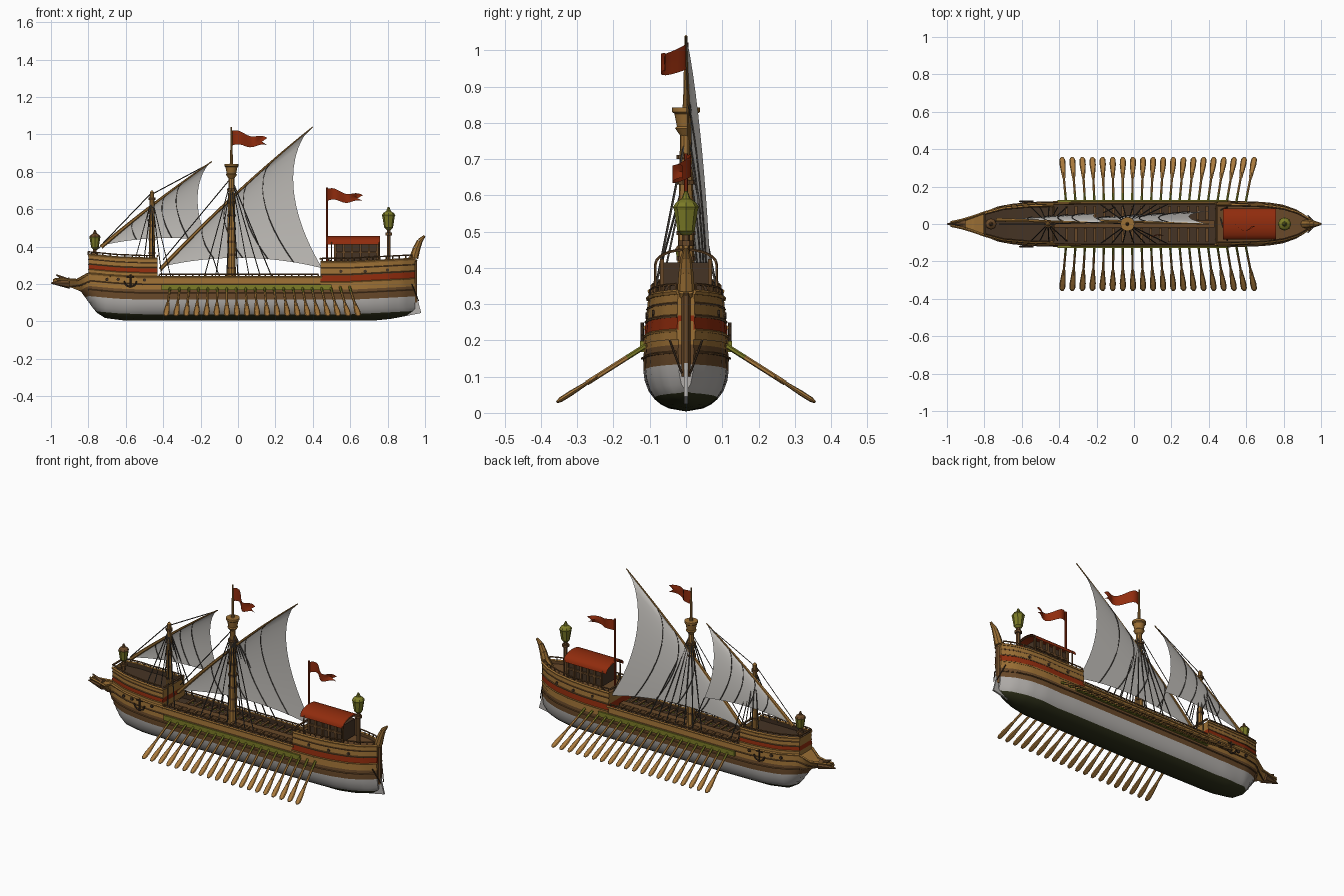
import bpy, bmesh
from math import sin, pi
from mathutils import Vector, Matrix

old = bpy.data.objects.get("Cube")
if old:
    bpy.data.objects.remove(old)


def material(name, *rgb):
    m = bpy.data.materials.new(name)
    m.use_nodes = True
    m.diffuse_color = (*rgb, 1)
    m.node_tree.nodes["Principled BSDF"].inputs["Base Color"].default_value = (*rgb, 1)
    return m


BOTTOM = material("dark bottom", .025, .027, .009)
WHITE = material("white hull paint", .44, .42, .4)
SAIL = material("sail cloth", .57, .55, .52)
TAN = material("tan wood", .33, .16, .035)
OAR = material("oar wood", .39, .19, .045)
BROWN = material("brown wood", .14, .066, .022)
DARK = material("dark wood", .06, .034, .018)
RED = material("red paint", .28, .025, .004)
OLIVE = material("olive paint", .2, .2, .02)
ROPE = material("rope", .075, .065, .055)


# ---- helpers ----
def finish(name, bm, *mats):
    bmesh.ops.recalc_face_normals(bm, faces=bm.faces)
    mesh = bpy.data.meshes.new(name)
    bm.to_mesh(mesh)
    bm.free()
    for m in mats:
        mesh.materials.append(m)
    ob = bpy.data.objects.new(name, mesh)
    bpy.context.collection.objects.link(ob)
    ob.select_set(True)
    bpy.context.view_layer.objects.active = ob


def paint(geom, index):
    for f in {f for v in geom["verts"] for f in v.link_faces}:
        f.material_index = index


def rod(bm, p, q, r1, r2=None, sides=6, index=0):
    p, q = Vector(p), Vector(q)
    turn = (q - p).to_track_quat('Z', 'Y').to_matrix().to_4x4()
    paint(bmesh.ops.create_cone(bm, cap_ends=True, segments=sides, radius1=r1,
          radius2=r1 if r2 is None else r2, depth=(q - p).length,
          matrix=Matrix.Translation((p + q) / 2) @ turn), index)


def chain(bm, points, r, sides=5, index=0):
    for p, q in zip(points, points[1:]):
        rod(bm, p, q, r, None, sides, index)


def lathe(bm, x, y, profile, sides=8, index=0):
    for (z1, r1), (z2, r2) in zip(profile, profile[1:]):
        rod(bm, (x, y, z1), (x, y, z2), r1, r2, sides, index)


def box(bm, x, y, z, sx, sy, sz, index=0):
    paint(bmesh.ops.create_cube(bm, size=1, matrix=Matrix.Translation((x, y, z))
          @ Matrix.Diagonal((sx, sy, sz, 1))), index)


def sheet(bm, grid):
    rows = [[bm.verts.new(p) for p in row] for row in grid]
    for a, b in zip(rows, rows[1:]):
        for i in range(len(a) - 1):
            bm.faces.new((a[i], a[i + 1], b[i + 1], b[i]))


def span(a, b, n):
    return [a + (b - a) * i / n for i in range(n + 1)]


def curve(table, x):
    for (x1, v1), (x2, v2) in zip(table, table[1:]):
        if x <= x2:
            return v1 + (v2 - v1) * max(0, (x - x1) / (x2 - x1))
    return table[-1][1]


# ---- hull lines ----
BEAM = [(-.99, .006), (-.9, .033), (-.8, .064), (-.7, .097), (-.55, .112), (-.3, .118),
        (.5, .118), (.7, .112), (.8, .097), (.88, .067), (.945, .022)]
KEEL = [(-.99, .2), (-.9, .185), (-.84, .16), (-.8, .105), (-.76, .05), (-.71, .018),
        (-.6, .004), (.72, .004), (.82, .014), (.9, .03), (.945, .06)]
SHEER = [(-.99, -.008), (-.86, -.014), (-.8, .02), (-.65, .006), (-.5, 0), (.6, 0), (.945, .018)]


def sheer(x):
    return curve(SHEER, x)


def width(x, z):
    u = min(1, max(0, (z - curve(KEEL, x)) / .13))
    return curve(BEAM, x) * (1 - (1 - u) ** 2.6) ** .5 * (1 - .9 * max(0, z - .15))


def side_line(x0, x1, level, side, out=0, n=24):
    return [(x, side * (width(x, level + sheer(x)) + out), level + sheer(x)) for x in span(x0, x1, n)]


def loft(name, x0, x1, levels, rows, mats, grow=0, n=60):
    bm = bmesh.new()
    ends = {}
    for side in (1, -1):
        grid = []
        for x in span(x0, x1, n):
            zs = [max(curve(KEEL, x), l + sheer(x)) for l in levels]
            grid.append([bm.verts.new((x, side * (width(x, z) + grow), z)) for z in zs])
        for a, b in zip(grid, grid[1:]):
            for i, m in enumerate(rows):
                bm.faces.new((a[i], a[i + 1], b[i + 1], b[i])).material_index = m
        ends[side] = (grid[0], grid[-1])
    for a, b in zip(ends[1], ends[-1]):
        for i, m in enumerate(rows):
            bm.faces.new((a[i], a[i + 1], b[i + 1], b[i])).material_index = m
    bmesh.ops.remove_doubles(bm, verts=bm.verts, dist=.0004)
    finish(name, bm, *mats)


# deck floor with the lining of its bulwarks
def deck(name, x0, x1, level, top, mat):
    bm = bmesh.new()
    lines = [side_line(x0, x1, l, s, -.004, 16) for s, l in ((-1, top), (-1, level), (1, level), (1, top))]
    sheet(bm, list(zip(*lines)))
    finish(name, bm, mat)


loft("hull", -.99, .945, [-1, .012, .024, .038, .06, .09, .116, .15, .17, .235],
     [0, 0, 0, 1, 1, 1, 2, 2, 3], [BOTTOM, WHITE, BROWN, TAN], n=90)
loft("forecastle", -.8, -.43, [.225, .258, .286, .312, .335], [0, 1, 0, 0], [TAN, RED], .003, 24)
loft("aftercastle", .44, .945, [.185, .21, .25, .285, .315], [0, 1, 0, 0], [TAN, RED], .004, 30)
deck("main_deck", -.45, .46, .205, .234, DARK)
deck("beak_deck", -.93, -.79, .23, .234, TAN)
deck("fore_deck", -.798, -.432, .31, .334, DARK)
deck("aft_deck", .442, .93, .298, .314, BROWN)

# wales and cap rails
bm = bmesh.new()
for s in (1, -1):
    for level, a, b, r, m in ((.15, -.8, .94, .004, 1), (.197, -.9, .44, .004, 1), (.235, -.98, .45, .007, 0),
                              (.258, -.8, -.43, .004, 0), (.286, -.8, -.43, .004, 1), (.335, -.8, -.43, .008, 0),
                              (.312, -.8, -.43, .003, 1), (.21, .44, .945, .005, 0), (.25, .44, .945, .005, 1),
                              (.285, .44, .945, .004, 1), (.315, .44, .945, .008, 0)):
        chain(bm, side_line(a, b, level, s, .003), r, 5, m)
finish("wales", bm, TAN, BROWN)

# open railings
bm = bmesh.new()
for s in (1, -1):
    for a, b, z0, z1, n in ((-.8, -.45, .335, .352, 9), (.45, .93, .315, .338, 14), (-.42, .43, .235, .252, 24)):
        chain(bm, side_line(a, b, z1, s), .004)
        for p, q in zip(side_line(a, b, z0, s, n=n), side_line(a, b, z1, s, n=n)):
            rod(bm, p, q, .004, sides=4)
for x, z in ((-.8, .37), (-.43, .35), (.44, .335)):
    w = width(x, z)
    rod(bm, (x, -w, z), (x, w, z), .006)
finish("railings", bm, BROWN)

# beak, sternpost and curled stern horn
bm = bmesh.new()
rod(bm, (-.9, 0, .205), (-1, 0, .205), .031, .003, 8, 1)
rod(bm, (-.91, 0, .215), (-.972, 0, .25), .016, .003, 6, 1)
rod(bm, (.947, 0, .1), (.947, 0, .33), .012, index=1)
horn = [(.91, .30, .024), (.94, .34, .024), (.955, .39, .02), (.972, .43, .015), (.998, .458, .006)]
for (x, z, r), (x2, z2, r2) in zip(horn, horn[1:]):
    rod(bm, (x, 0, z), (x2, 0, z2), r, r2, 8)
finish("beak_and_sternpost", bm, TAN, BROWN)

# rudder
bm = bmesh.new()
blade = [(.88, .025), (.98, .045), (.965, .1), (.955, .15), (.93, .15)]
for y in (-.005, .005):
    bm.faces.new([bm.verts.new((x, y, z)) for x, z in blade])
bmesh.ops.bridge_loops(bm, edges=bm.edges[:])
finish("rudder", bm, WHITE)
bm = bmesh.new()
for s in (1, -1):
    rod(bm, (.93, s * .045, .2), (.965, s * .012, .11), .003)
finish("rudder_chains", bm, DARK)

# outriggers, oars and benches
bm = bmesh.new()
for s in (1, -1):
    box(bm, .045, s * .119, .183, .91, .016, .03)
finish("outriggers", bm, OLIVE)
oars, benches = bmesh.new(), bmesh.new()
for i in range(20):
    xi, xt = -.36 + .05 * i, -.385 + .0542 * i
    for s in (1, -1):
        p, q = Vector((xi, s * .08, .205)), Vector((xt, s * .356, .03))
        rod(oars, p, p.lerp(q, .3), .007, index=1)
        rod(oars, p.lerp(q, .3), p.lerp(q, .7), .007)
        z = (q - p).normalized()
        x = Vector((1, 0, 0))
        x = (x - z * x.dot(z)).normalized()
        turn = Matrix((x, z.cross(x), z)).transposed().to_4x4()
        for a, b, r1, r2 in ((.6, .86, .008, .0165), (.86, .96, .0165, .0155), (.96, 1, .0155, .008)):
            bmesh.ops.create_cone(oars, cap_ends=True, segments=8, radius1=r1, radius2=r2, depth=(q - p).length * (b - a),
                                  matrix=Matrix.Translation(p.lerp(q, (a + b) / 2)) @ turn @ Matrix.Diagonal((1, .45, 1, 1)))
        if xi < .42:
            box(benches, xi, s * .06, .222, .014, .075, .008)
box(benches, 0, 0, .215, .86, .04, .02)
finish("oars", oars, OAR, OLIVE)
finish("rowing_benches", benches, BROWN)

# masts with bands and lookout top
bm = bmesh.new()
lathe(bm, -.035, 0, [(.2, .025), (.5, .022), (.78, .016), (.86, .008), (1.04, .004)], 10)
lathe(bm, -.035, 0, [(.765, .016), (.785, .03), (.79, .025), (.825, .032), (.83, .038), (.842, .038)], 12)
lathe(bm, -.46, 0, [(.3, .018), (.65, .013), (.69, .012), (.7, .004)], 10)
for x, z, r in [(-.035, z, .026) for z in span(.28, .7, 6)] + [(-.46, z, .02) for z in span(.36, .65, 4)]:
    rod(bm, (x, 0, z), (x, 0, z + .012), r, sides=10, index=1)
finish("masts", bm, TAN, BROWN)


# lateen sails, each with its yard and brails
def lateen(name, tack, peak, clew, hollow, foot_rise, yard_rise):
    tack, peak, clew = Vector(tack), Vector(peak), Vector(clew)

    def yard(s):
        return tack.lerp(peak, s) + Vector((0, 0, yard_rise * 4 * s * (1 - s)))

    def point(s, t, out=0):
        foot = tack.lerp(clew, s) + Vector((0, 0, foot_rise * 4 * s * (1 - s)))
        u = t ** .8
        arc = 4 * u * (1 - u) * s
        return yard(s).lerp(foot, t) + Vector((-hollow * arc, .014 * arc + out, 0))

    bm = bmesh.new()
    sheet(bm, [[point(s, t) for t in span(0, 1, 14)] for s in span(.02, 1, 18)])
    finish(name + "_sail", bm, SAIL)
    bm = bmesh.new()
    for s in (.32, .5, .66, .82):
        for out in (-.003, .003):
            chain(bm, [point(s - .1 * (1 - t) * s, t, out) for t in span(0, 1, 10)], .0025, 4)
    finish(name + "_brails", bm, ROPE)
    bm = bmesh.new()
    pts = [yard(s) for s in span(-.02, 1, 16)]
    for i in range(16):
        rod(bm, pts[i], pts[i + 1], .011 - .0005 * i, .0105 - .0005 * i, 6)
    finish(name + "_yard", bm, TAN)


lateen("main", (-.4, .022, .295), (.4, .0, 1.04), (.45, .072, .285), .125, .05, .025)
lateen("fore", (-.72, .022, .408), (-.14, .005, .855), (-.165, .06, .432), .065, .025, .012)

# shrouds and stays
bm = bmesh.new()
for s in (1, -1):
    for x in span(-.18, .18, 6):
        rod(bm, (-.035, 0, .765), (x, s * .105, .24), .0032, sides=4)
    for x in span(-.55, -.36, 4):
        rod(bm, (-.46, 0, .66), (x, s * .09, .33 if x < -.43 else .24), .003, sides=4)
    rod(bm, (.45, .07, .285), (.5, s * .09, .33), .003, sides=4)
for p, q in (((-.46, 0, .69), (-.72, 0, .42)), ((-.46, 0, .68), (-.16, .01, .84)), ((-.035, 0, .77), (-.4, .02, .33)),
             ((-.165, .06, .432), (-.1, .09, .24)), ((-.72, .02, .41), (-.79, 0, .36))):
    rod(bm, p, q, .0028, sides=4)
finish("rigging", bm, ROPE)

# aft cabin with arched canopy
bm = bmesh.new()
box(bm, .63, 0, .365, .22, .12, .1)
for s in (1, -1):
    for x in span(.52, .745, 5):
        box(bm, x, s * .066, .37, .012, .012, .11, 1)
    box(bm, .63, s * .066, .37, .23, .01, .01, 1)
finish("cabin", bm, DARK, BROWN)
bm = bmesh.new()
arch = [(.084 * -sin(a), .418 + .04 * (1 - sin(a) ** 2) ** .5) for a in span(-pi / 2, pi / 2, 12)]
for lift in (0, -.006):
    sheet(bm, [[(x, y, z + lift) for y, z in arch] for x in (.475, .76)])
finish("canopy", bm, RED)
bm = bmesh.new()
for x in (.5, .755):
    chain(bm, [(x, y, z - .008) for y, z in [(.086, .32), *arch, (-.086, .32)]], .004)
finish("canopy_hoops", bm, BROWN)

# lanterns on posts
bm = bmesh.new()
for x, z, k, foot, cap in ((-.765, .385, .85, .33, 1), (.805, .49, 1, .31, 0)):
    shape = [(0, .012), (.012, .024), (.02, .025), (.07, .033), (.078, .036), (.09, .028), (.1, .013), (.122, .004)]
    shape = [(z + h * k, r * k) for h, r in shape]
    lathe(bm, x, 0, shape[:5])
    lathe(bm, x, 0, shape[4:], index=cap)
    rod(bm, (x, 0, foot), (x, 0, z), .011, index=1)
    rod(bm, (x, 0, z - .03), (x, 0, z - .015), .02, index=1)
finish("lanterns", bm, OLIVE, BROWN)


# swallow-tailed flags
def flag(name, x, top, length, drop, sway):
    bm = bmesh.new()
    grid = []
    for u in span(0, 1, 14):
        y = sway * u + .02 * sin(u * 8)
        mid, half = top - drop / 2 - .022 * u + .008 * sin(u * 9), drop / 2 * (1 - .5 * u)
        grid.append([(x + length * (u - (.15 * u ** 4 * (1 - abs(k)))), y, mid + half * k) for k in (-1, -.5, 0, .5, 1)])
    sheet(bm, grid)
    finish(name, bm, RED)


flag("main_flag", -.033, 1.02, .19, .08, -.08)
flag("aft_flag", .478, .71, .19, .065, -.03)
bm = bmesh.new()
rod(bm, (.475, 0, .31), (.475, 0, .715), .006)
finish("aft_flagpole", bm, RED)

# anchors and gun ports
bm = bmesh.new()
for s in (1, -1):
    y = s * .121
    rod(bm, (-.575, y, .25), (-.575, y, .185), .005)
    chain(bm, [(-.61, y, .215), (-.6, y, .193), (-.575, y, .183), (-.55, y, .193), (-.54, y, .215)], .005)
    rod(bm, (-.595, y, .24), (-.555, y, .24), .004)
    for x, z in ((-.7, .225), (-.64, .225), (-.5, .222), (.55, .268), (.68, .268), (.8, .275)):
        w = width(x, z)
        rod(bm, (x, s * w, z), (x, s * (w + .008), z), .009, sides=10)
finish("anchors_and_ports", bm, DARK)

bpy.ops.object.shade_smooth_by_angle(angle=.6)
